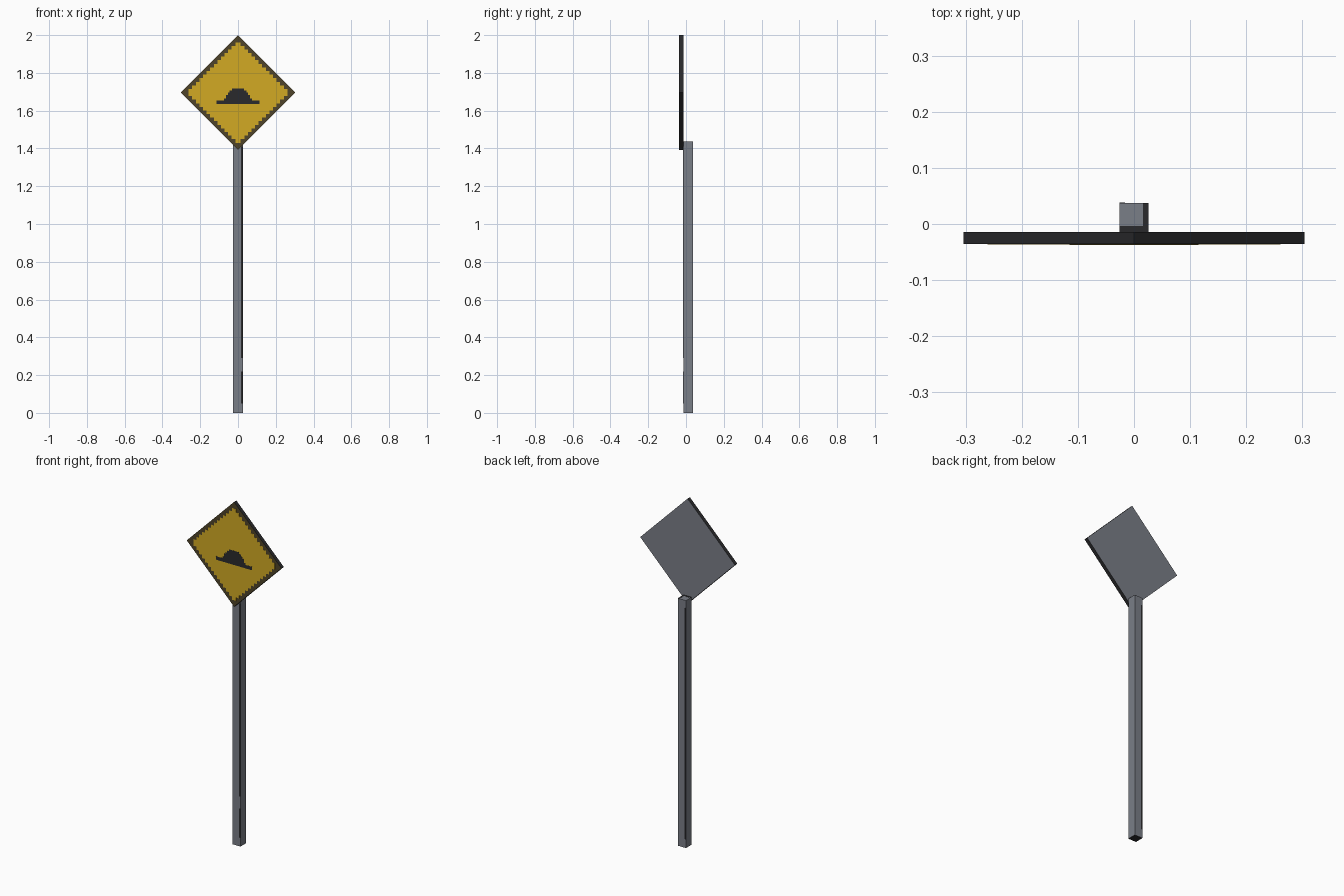
import bpy
import bmesh

cube = bpy.data.objects.get("Cube")
if cube:
    bpy.data.objects.remove(cube, do_unlink=True)


def material(name, rgb):
    """Flat material from 0-255 display values."""
    lin = [((c / 255 + 0.055) / 1.055) ** 2.4 for c in rgb] + [1]
    m = bpy.data.materials.new(name)
    m.use_nodes = True
    m.diffuse_color = lin
    bsdf = m.node_tree.nodes["Principled BSDF"]
    bsdf.inputs["Base Color"].default_value = lin
    bsdf.inputs["Roughness"].default_value = 0.8
    return m


grey = material("steel grey", (122, 126, 135))
yellow = material("warning yellow", (210, 170, 36))
brown = material("border brown", (78, 68, 41))
black = material("charcoal", (42, 42, 44))


def prism(name, outline, front, back, mats, pick=None):
    """Extrude an (x, z) outline from front to back along y."""
    bm = bmesh.new()
    face = bm.faces.new([bm.verts.new((x, front, z)) for x, z in outline])
    ext = bmesh.ops.extrude_face_region(bm, geom=[face], use_keep_orig=True)
    verts = [v for v in ext["geom"] if isinstance(v, bmesh.types.BMVert)]
    bmesh.ops.translate(bm, verts=verts, vec=(0, back - front, 0))
    bmesh.ops.recalc_face_normals(bm, faces=bm.faces)
    bm.normal_update()
    if pick:
        for f in bm.faces:
            f.material_index = pick(f.normal)
    mesh = bpy.data.meshes.new(name)
    bm.to_mesh(mesh)
    bm.free()
    for m in mats:
        mesh.materials.append(m)
    obj = bpy.data.objects.new(name, mesh)
    bpy.context.collection.objects.link(obj)
    return obj


def box(name, x0, x1, y0, y1, z0, z1, mat, pick=None):
    mats = mat if isinstance(mat, list) else [mat]
    outline = [(x0, z0), (x1, z0), (x1, z1), (x0, z1)]
    return prism(name, outline, y0, y1, mats, pick)


def stepped(rows):
    """Mirrored staircase outline from (half width, bottom, top) rows."""
    side = []
    for w, low, high in rows:
        side += [(w, low), (w, high)]
    return side + [(-x, z) for x, z in reversed(side)]


# Square post with a dark underside
W, TOP, JOIN, BACK = 0.026, 1.435, -0.0145, 0.0375
box("post", -W, W, JOIN, BACK, 0, TOP, [grey, black],
    lambda n: 1 if n.z < -0.5 else 0)

# Dark slots along the post
T, SLOT = 0.0006, 0.016
for i, (low, high) in enumerate([(0.05, 0.22), (0.29, 1.41)]):
    box(f"front_slot_{i + 1}", SLOT, W, JOIN - T, JOIN, low, high, black)
box("back_slot", -W, -SLOT, BACK, BACK + T, 0.05, 1.39, black)

# Dark bands on the post top
box("top_side_band", SLOT, W, JOIN, BACK, TOP, TOP + T, black)
box("top_front_band", -W, SLOT, JOIN, -0.004, TOP, TOP + T, black)

# Diamond sign plate: brown front, grey back, dark rim
R, CZ, FRONT = 0.304, 1.696, -0.036
prism("sign_plate", [(0, CZ - R), (R, CZ), (0, CZ + R), (-R, CZ)],
      FRONT, JOIN, [black, brown, grey],
      lambda n: 1 if n.y < -0.5 else 2 if n.y > 0.5 else 0)

# Yellow panel with a stair-stepped edge
N, P = 14, R / 16
rows = []
for i in range(-N, N):
    level = i if i >= 0 else -i - 1
    rows.append(((N - level - 0.25) * P, CZ + i * P, CZ + (i + 1) * P))
prism("yellow_panel", stepped(rows), FRONT - T, FRONT, [yellow])

# Road bump symbol
bump = [(0.115, 1.635, 1.655), (0.073, 1.655, 1.665), (0.064, 1.665, 1.684),
        (0.054, 1.684, 1.695), (0.045, 1.695, 1.706), (0.033, 1.706, 1.717)]
prism("bump_symbol", stepped(bump), FRONT - 2 * T, FRONT - T, [black])
